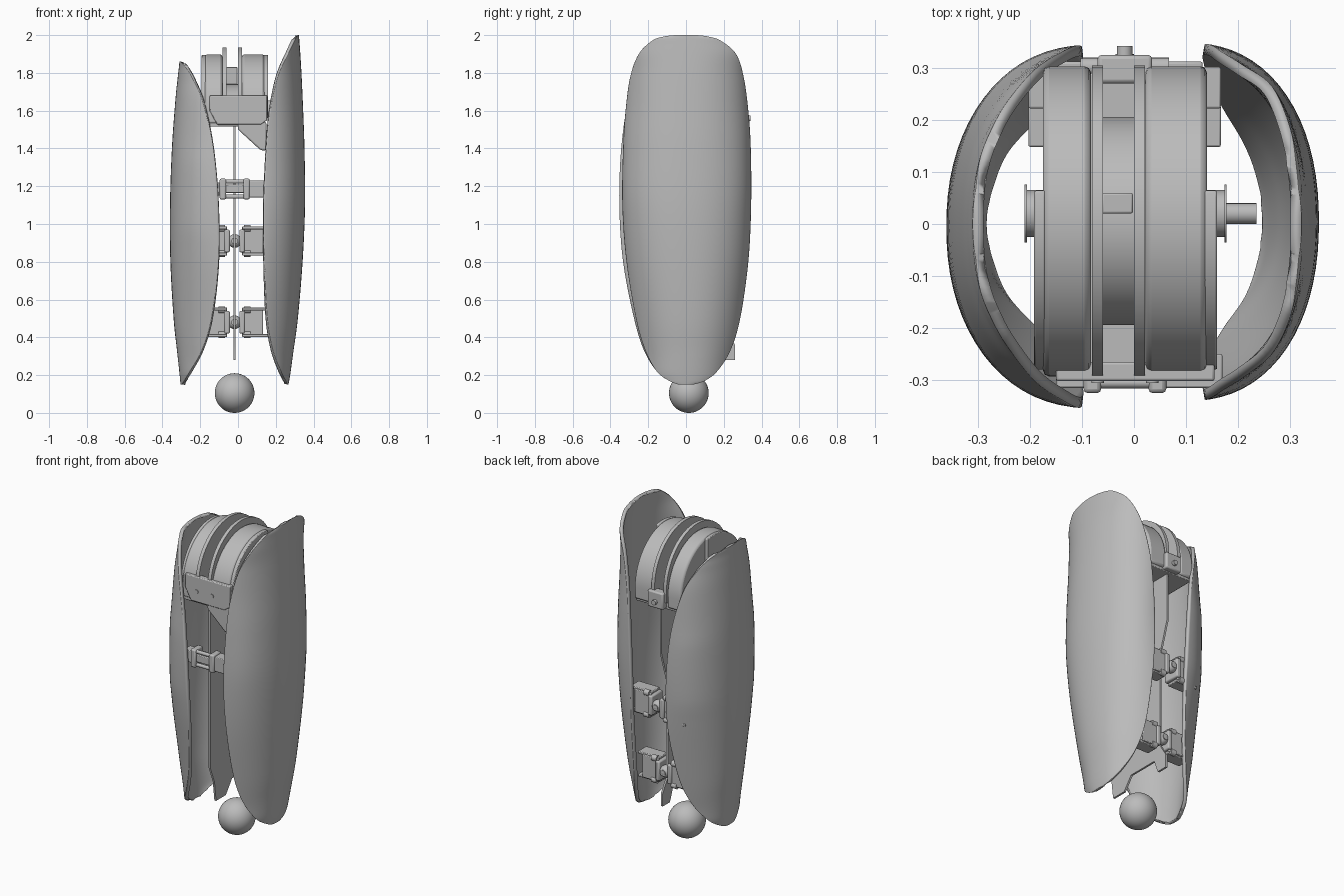
import bpy, bmesh, math
from mathutils import Vector, Matrix

if "Cube" in bpy.data.objects:
    bpy.data.objects.remove(bpy.data.objects["Cube"], do_unlink=True)

grey = bpy.data.materials.new("plain_grey")
grey.use_nodes = True
grey.diffuse_color = (0.5, 0.5, 0.5, 1)
grey.node_tree.nodes["Principled BSDF"].inputs["Base Color"].default_value = grey.diffuse_color


def finish(name, bm, bevel=0, fix=True):
    if fix:
        bmesh.ops.recalc_face_normals(bm, faces=bm.faces)
    mesh = bpy.data.meshes.new(name)
    bm.to_mesh(mesh)
    bm.free()
    mesh.materials.append(grey)
    ob = bpy.data.objects.new(name, mesh)
    bpy.context.collection.objects.link(ob)
    if bevel:
        mod = ob.modifiers.new("soft_edges", "BEVEL")
        mod.width, mod.segments, mod.limit_method = bevel, 2, "ANGLE"
    bpy.ops.object.select_all(action="DESELECT")
    ob.select_set(True)
    bpy.context.view_layer.objects.active = ob
    bpy.ops.object.shade_smooth_by_angle(angle=math.radians(35))
    return ob


def box(name, x, y, z, bevel=0.004):
    bm = bmesh.new()
    centre = Vector([sum(r) / 2 for r in (x, y, z)])
    size = [r[1] - r[0] for r in (x, y, z)]
    bmesh.ops.create_cube(bm, size=1, matrix=Matrix.Translation(centre) @ Matrix.Diagonal((*size, 1)))
    return finish(name, bm, bevel)


def cylinder(name, start, end, radius, sides=24):
    a, b = Vector(start), Vector(end)
    turn = (b - a).to_track_quat("Z", "Y").to_matrix().to_4x4()
    bm = bmesh.new()
    bmesh.ops.create_cone(bm, cap_ends=True, segments=sides, radius1=radius, radius2=radius,
                          depth=(b - a).length, matrix=Matrix.Translation((a + b) / 2) @ turn)
    return finish(name, bm)


def ball(name, centre, radius):
    bm = bmesh.new()
    bmesh.ops.create_uvsphere(bm, u_segments=40, v_segments=24, radius=radius,
                              matrix=Matrix.Translation(centre))
    return finish(name, bm)


def extrude(name, profile, axis, low, high, bevel=0):
    # Extrude a two-dimensional outline along the x or y axis
    bm = bmesh.new()
    verts = [bm.verts.new((low, p, q) if axis == "x" else (p, low, q)) for p, q in profile]
    face = bm.faces.new(verts)
    new = bmesh.ops.extrude_face_region(bm, geom=[face])["geom"]
    shift = (high - low, 0, 0) if axis == "x" else (0, high - low, 0)
    bmesh.ops.translate(bm, vec=shift, verts=[v for v in new if isinstance(v, bmesh.types.BMVert)])
    return finish(name, bm, bevel)


# Curved side shells, lofted through stations of height, outer x, rim x, front y, back y
def smooth(rows, steps):
    out = []
    for i in range(len(rows) - 1):
        p = [rows[max(i - 1, 0)], rows[i], rows[i + 1], rows[min(i + 2, len(rows) - 1)]]
        for s in range(steps):
            t = s / steps
            out.append([b + t * (c - a) / 2 + t * t * (a - 2.5 * b + 2 * c - d / 2)
                        + t ** 3 * (1.5 * (b - c) + (d - a) / 2) for a, b, c, d in zip(*p)])
    return out + [rows[-1]]


def bulge(s, power=2.2):
    return 1 - (1 - min(abs(s), 1) ** power) ** (1 / power)


def shell(name, rows):
    bm = bmesh.new()
    columns = 36
    grid = []
    for z, outer, rim, front, back in smooth(rows, 6):
        half = (back - front) / 2
        reach = min(.995, half / .345) ** .6
        line = []
        for i in range(columns + 1):
            s = math.sin(math.pi * (i / columns - .5))
            x = outer + (rim - outer) * bulge(s * reach) / bulge(reach)
            line.append(bm.verts.new((x, (front + back) / 2 + s * half, z)))
        grid.append(line)
    for a, b in zip(grid, grid[1:]):
        for i in range(columns):
            bm.faces.new((a[i], a[i + 1], b[i + 1], b[i]))
    bm.normal_update()
    if sum(f.normal.x for f in bm.faces) * rows[0][1] < 0:
        bmesh.ops.reverse_faces(bm, faces=bm.faces)
    ob = finish(name, bm, fix=False)
    mod = ob.modifiers.new("wall", "SOLIDIFY")
    mod.thickness, mod.offset = 0.021, -1


shell("left_shell", [
    (2.0, .322, .317, -.06, .06), (1.992, .323, .311, -.12, .12), (1.97, .325, .3, -.18, .185),
    (1.9, .33, .265, -.25, .265), (1.78, .337, .21, -.295, .305), (1.6, .345, .17, -.32, .33),
    (1.4, .352, .15, -.333, .343), (1.1, .355, .136, -.337, .345), (.8, .342, .14, -.315, .33),
    (.5, .317, .155, -.265, .287), (.33, .294, .185, -.215, .235), (.22, .279, .228, -.155, .165),
    (.17, .271, .253, -.09, .1), (.15, .267, .262, -.04, .04)])
shell("right_shell", [
    (1.86, -.31, -.305, -.06, .06), (1.85, -.311, -.295, -.13, .13), (1.82, -.314, -.27, -.19, .19),
    (1.77, -.32, -.24, -.24, .24), (1.65, -.332, -.187, -.305, .3), (1.4, -.35, -.13, -.343, .335),
    (1.1, -.36, -.103, -.353, .343), (.8, -.358, -.104, -.333, .325), (.5, -.341, -.14, -.275, .275),
    (.33, -.323, -.192, -.222, .222), (.22, -.311, -.255, -.155, .155), (.17, -.306, -.285, -.09, .09),
    (.15, -.304, -.3, -.04, .04)])


# Arched drum housings with flat undersides
def arch(radius, base, centre=1.6, start=0, y=.005, count=40):
    turns = [math.radians(start + (180 - start) * i / count) for i in range(count + 1)]
    pts = [(y + radius * math.cos(a), centre + radius * math.sin(a)) for a in turns]
    return pts + [(pts[-1][0], base), (pts[0][0], base)]


extrude("right_drum", arch(.298, 1.53), "x", -.175, -.083, .012)
extrude("left_drum", arch(.298, 1.53), "x", .022, .14, .012)
extrude("right_drum_side", arch(.285, 1.56, 1.61, 78), "x", -.192, -.17, .004)
extrude("left_drum_side", arch(.285, 1.56, 1.61, 78), "x", .135, .16, .004)
extrude("right_fin", arch(.3, 1.56, 1.635), "x", -.081, -.06)
extrude("left_fin", arch(.3, 1.56, 1.635), "x", 0, .021)
extrude("drum_core", arch(.2, 1.52, 1.54), "x", -.065, .005)
box("drum_floor", (-.17, .14), (-.29, .29), (1.515, 1.55))
box("core_stop", (-.062, -.002), (.02, .06), (1.7, 1.83))

# Hubs and axle on the drum sides
for side, inner, outer in (("right", -.17, -.21), ("left", .135, .178)):
    cylinder(side + "_hub", (inner, .02, 1.61), (outer, .02, 1.61), .045)
    step = math.copysign(.004, outer)
    cylinder(side + "_hub_rim", (outer - step, .02, 1.61), (outer, .02, 1.61), .056)
cylinder("axle", (.16, .02, 1.61), (.235, .02, 1.61), .02)

# Front bracket with bolts, and the chute below it
extrude("front_bracket", [(-.15, 1.68), (.155, 1.68), (.155, 1.55), (.12, 1.525), (-.11, 1.525), (-.15, 1.6)],
        "y", -.302, -.265, .005)
for x in (-.07, .035):
    cylinder("bracket_bolt", (x, -.306, 1.59), (x, -.295, 1.59), .012, 16)
extrude("chute", [(0, 1.54), (.15, 1.54), (.15, 1.39), (.12, 1.39), (0, 1.5)], "y", -.3, -.16, .008)

# Rear latch of the drum housing
box("rear_latch", (-.07, .035), (.27, .325), (1.52, 1.62), .008)
cylinder("rear_latch_pin", (-.018, .3, 1.56), (-.018, .342, 1.56), .015, 16)

# Central spine plate with notched foot
extrude("spine_plate", [(-.25, 1.54), (.27, 1.54), (.27, 1.22), (.21, 1.03), (.21, .44), (.26, .36), (.26, .28),
                        (.19, .28), (.16, .36), (-.04, .36), (-.1, .28), (-.195, .28), (-.21, .4), (-.25, .5)],
        "x", -.024, -.012)

# Front clamp holding both shells
box("front_clamp_core", (-.07, .035), (-.315, -.25), (1.165, 1.21))
for z in (1.145, 1.225):
    cylinder("front_clamp_bar", (-.09, -.305, z), (.055, -.305, z), .011, 12)
for x in (-.08, .045):
    box("front_clamp_jaw", (x - .017, x + .017), (-.325, -.25), (1.13, 1.24), .008)
box("front_left_arm", (.05, .17), (-.315, -.25), (1.14, 1.23))
box("front_right_arm", (-.15, -.08), (-.315, -.25), (1.15, 1.22))


# Rear clamps, each a pair of channel arms around a round joint
def span(sign, near, far):
    return sorted((-.018 + sign * near, -.018 + sign * far))


for z, y in ((.91, .312), (.48, .238)):
    for sign in (-1, 1):
        box("rear_arm_web", span(sign, .04, .15), (y - .015, y), (z - .07, z + .07))
        for edge in (-.07, .07):
            box("rear_arm_flange", span(sign, .04, .185), (y - .09, y - .01), (z + edge - .008, z + edge + .008))
            cylinder("rear_knuckle", (-.018 + sign * .05, y - .01, z + edge * .95),
                     (-.018 + sign * .085, y - .01, z + edge * .95), .018, 16)
        box("rear_jaw", span(sign, .025, .055), (y - .1, y + .01), (z - .06, z + .06), .008)
    ball("rear_joint", (-.018, y - .02, z), .036)
    cylinder("rear_joint_pin", (-.018, y - .13, z), (-.018, y + .015, z), .018, 16)

# Ground ball
ball("ground_ball", (-.018, .015, .105), .105)
